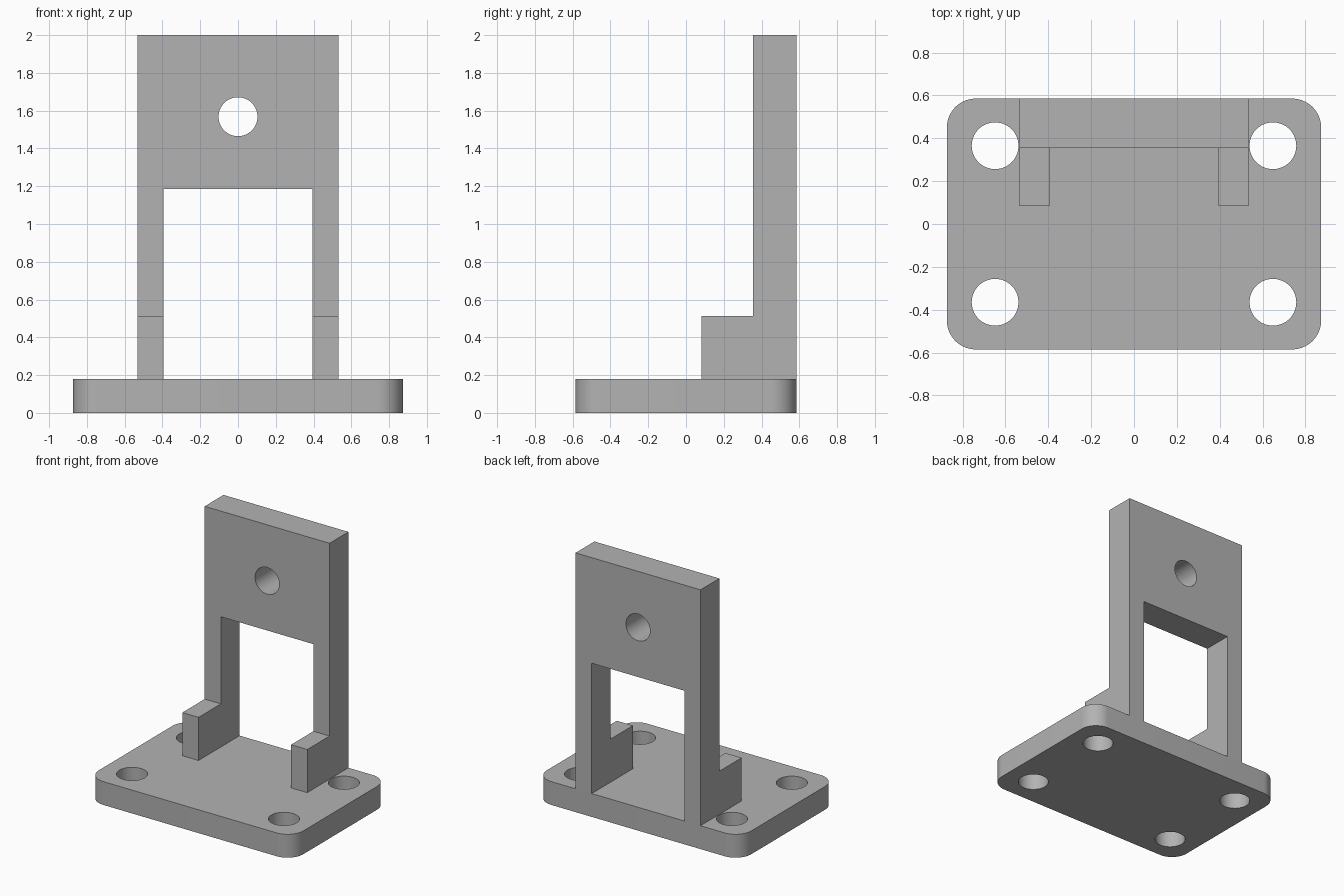
import bpy, bmesh
from math import radians, cos, sin
from mathutils import Matrix, Vector

cube = bpy.data.objects.get("Cube")
if cube:
    bpy.data.objects.remove(cube, do_unlink=True)

grey = bpy.data.materials.new("plain grey")
grey.use_nodes = True
colour = (0.45, 0.45, 0.45, 1)
grey.diffuse_color = colour
grey.node_tree.nodes["Principled BSDF"].inputs["Base Color"].default_value = colour


def prism(name, outline, offset):
    """Extrude a closed outline of 3D points along an offset."""
    bm = bmesh.new()
    face = bm.faces.new([bm.verts.new(p) for p in outline])
    moved = bmesh.ops.extrude_face_region(bm, geom=[face])["geom"]
    bmesh.ops.translate(bm, vec=offset,
                        verts=[v for v in moved if isinstance(v, bmesh.types.BMVert)])
    bmesh.ops.recalc_face_normals(bm, faces=bm.faces)
    mesh = bpy.data.meshes.new(name)
    bm.to_mesh(mesh)
    bm.free()
    mesh.materials.append(grey)
    obj = bpy.data.objects.new(name, mesh)
    bpy.context.collection.objects.link(obj)
    return obj


def disc(centre, radius, turn=Matrix(), sides=64):
    angles = [radians(360 * i / sides) for i in range(sides)]
    return [Vector(centre) + turn @ Vector((radius * cos(a), radius * sin(a), 0))
            for a in angles]


def cut(obj, cutter):
    cutter.hide_render = True
    mod = obj.modifiers.new("cut", 'BOOLEAN')
    mod.operation, mod.solver, mod.object = 'DIFFERENCE', 'EXACT', cutter
    bpy.ops.object.select_all(action='DESELECT')
    bpy.context.view_layer.objects.active = obj
    obj.select_set(True)
    bpy.ops.object.modifier_apply(modifier=mod.name)
    bpy.data.objects.remove(cutter, do_unlink=True)


def finish(obj):
    bpy.ops.object.select_all(action='DESELECT')
    bpy.context.view_layer.objects.active = obj
    obj.select_set(True)
    bpy.ops.object.shade_smooth_by_angle(angle=radians(30))


HALF_X, HALF_Y, BASE_TOP, CORNER = 0.873, 0.585, 0.18, 0.135

# Base plate with rounded corners
outline = []
for sx, sy, start in ((1, 1, 0), (-1, 1, 90), (-1, -1, 180), (1, -1, 270)):
    for i in range(17):
        a = radians(start + 90 * i / 16)
        outline.append((sx * (HALF_X - CORNER) + CORNER * cos(a),
                        sy * (HALF_Y - CORNER) + CORNER * sin(a), 0))
base = prism("base_plate", outline, (0, 0, BASE_TOP))

# Four mounting holes
for sx in (-1, 1):
    for sy in (-1, 1):
        cut(base, prism("mounting_hole", disc((sx * 0.648, sy * 0.365, -0.1), 0.109),
                        (0, 0, 0.4)))
finish(base)

# Upright bracket: stepped side profile across the full width
W = 0.533
profile = [(HALF_Y, BASE_TOP), (HALF_Y, 2), (0.355, 2), (0.355, 0.513),
           (0.083, 0.513), (0.083, BASE_TOP)]
bracket = prism("upright_bracket", [(-W, y, z) for y, z in profile], (2 * W, 0, 0))

# Opening between the legs, and the round hole above it
O = 0.395
opening = [(-O, -0.2, 0.1), (O, -0.2, 0.1), (O, -0.2, 1.185), (-O, -0.2, 1.185)]
cut(bracket, prism("leg_opening", opening, (0, 1, 0)))
turn = Matrix.Rotation(radians(90), 3, 'X')
cut(bracket, prism("upright_hole", disc((0, 0.2, 1.568), 0.103, turn), (0, 0.6, 0)))
finish(bracket)
